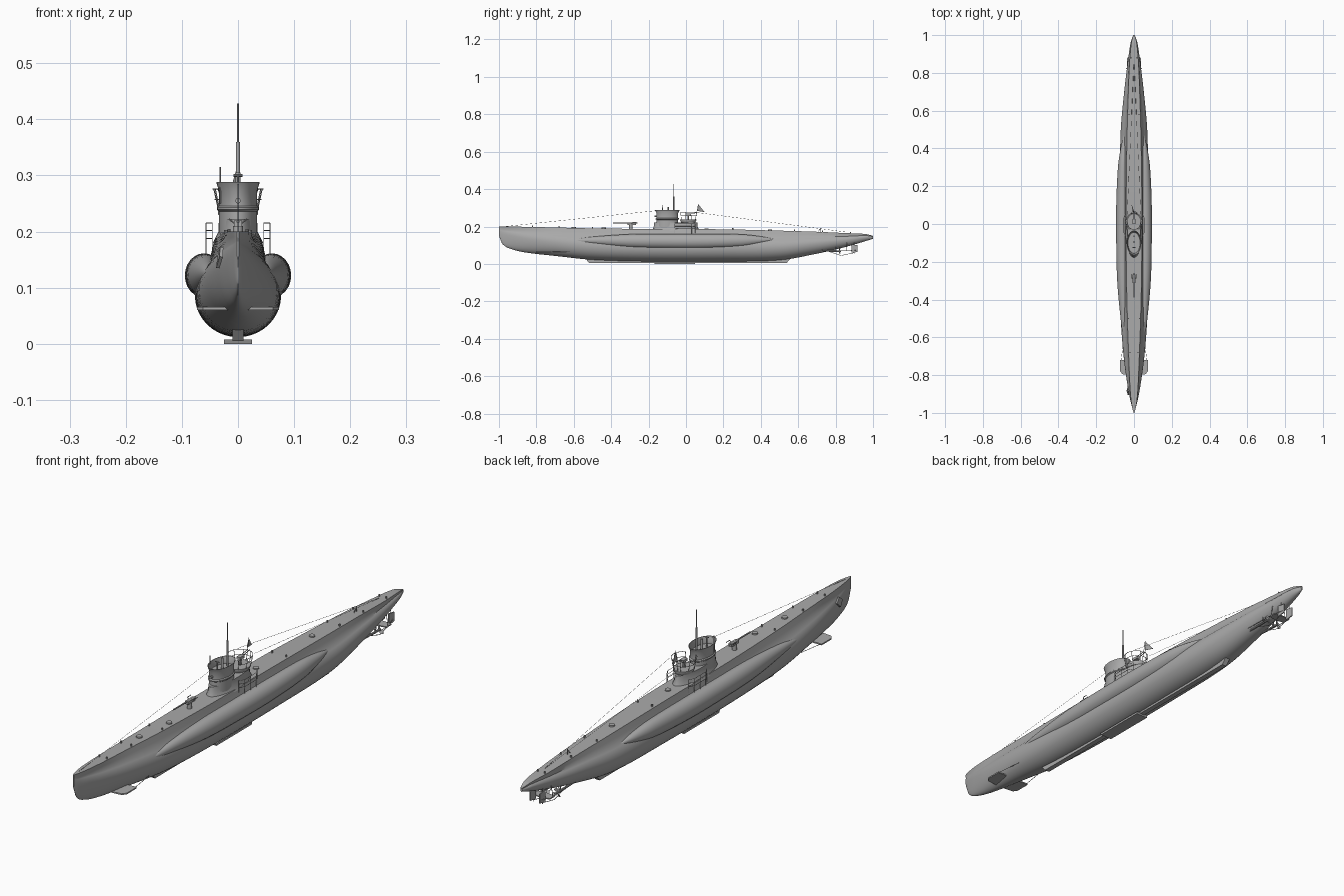
import bpy, bmesh, math
from mathutils import Vector

cube = bpy.data.objects.get("Cube")
if cube:
    bpy.data.objects.remove(cube)

grey = bpy.data.materials.new("hull grey")
grey.use_nodes = True
grey.diffuse_color = (0.4, 0.4, 0.4, 1)
for node in grey.node_tree.nodes:
    if node.type == 'BSDF_PRINCIPLED':
        node.inputs["Base Color"].default_value = (0.4, 0.4, 0.4, 1)

parts = []


def finish(name, bm):
    bmesh.ops.recalc_face_normals(bm, faces=bm.faces)
    mesh = bpy.data.meshes.new(name)
    bm.to_mesh(mesh)
    bm.free()
    mesh.materials.append(grey)
    obj = bpy.data.objects.new(name, mesh)
    bpy.context.collection.objects.link(obj)
    parts.append(obj)
    return obj


def loft(name, rings):
    """Skin a list of equal closed rings and cap both ends."""
    bm = bmesh.new()
    rows = [[bm.verts.new(p) for p in ring] for ring in rings]
    n = len(rows[0])
    for a, b in zip(rows, rows[1:]):
        for i in range(n):
            j = (i + 1) % n
            bm.faces.new((a[i], a[j], b[j], b[i]))
    bm.faces.new(rows[0])
    bm.faces.new(rows[-1])
    return finish(name, bm)


def oval(cy, rx, ry, z, n=32):
    return [(rx * math.cos(i * math.tau / n), cy + ry * math.sin(i * math.tau / n), z)
            for i in range(n)]


def box(name, centre, size, taper=1.0):
    """Box whose lower face may be shortened along y."""
    c, s = Vector(centre), Vector(size) / 2
    return loft(name, [[c + Vector((x * s.x, y * s.y * k, z * s.z))
                        for x, y in ((-1, -1), (1, -1), (1, 1), (-1, 1))]
                       for z, k in ((-1, taper), (1, 1))])


def rods(name, paths, r, sides=6):
    """Straight round bars along each path of points."""
    bm = bmesh.new()
    for path in paths:
        for a, b in zip(path, path[1:]):
            a, b = Vector(a), Vector(b)
            d = b - a
            made = bmesh.ops.create_cone(bm, cap_ends=True, segments=sides,
                                         radius1=r, radius2=r, depth=d.length)
            turn = d.to_track_quat('Z', 'Y')
            for v in made["verts"]:
                v.co = turn @ v.co + (a + b) / 2
    return finish(name, bm)


def plate(name, outline, thick):
    """Thin sheet from an outline, thickened along its normal."""
    pts = [Vector(p) for p in outline]
    nrm = (pts[1] - pts[0]).cross(pts[2] - pts[0]).normalized() * thick / 2
    return loft(name, [[p - nrm for p in pts], [p + nrm for p in pts]])


def stations(table, steps=6):
    """Smooth curve through rows whose first column is y."""
    def slope(i, c):
        a, b = table[max(i - 1, 0)], table[min(i + 1, len(table) - 1)]
        return (b[c] - a[c]) / (b[0] - a[0])
    for i in range(len(table) - 1):
        a, b = table[i], table[i + 1]
        h = b[0] - a[0]
        for k in range(steps + (i == len(table) - 2)):
            t = k / steps
            u = t * t * (3 - 2 * t)
            yield [a[0] + h * t] + [
                a[c] * (1 - u) + b[c] * u + h * (slope(i, c) * t * (1 - t) ** 2
                                                 - slope(i + 1, c) * t * t * (1 - t))
                for c in range(1, len(a))]


# Hull: y, deck height, bottom, widest height, half width, deck half width
HULL = [(-1, .2, .15, .17, .002, .002), (-.98, .2, .105, .16, .008, .008),
        (-.93, .2, .078, .15, .02, .016), (-.85, .198, .06, .135, .035, .022),
        (-.7, .195, .043, .115, .055, .028), (-.5, .19, .022, .095, .07, .035),
        (-.2, .187, .013, .087, .076, .041), (.2, .185, .013, .087, .076, .041),
        (.5, .178, .02, .09, .07, .036), (.7, .172, .055, .11, .052, .03),
        (.85, .165, .09, .127, .034, .024), (.96, .16, .122, .142, .018, .014),
        (1, .15, .135, .142, .004, .004)]


def hull_ring(y, deck, low, mid, wide, top):
    side = []
    for i in range(16):
        a = math.radians(-90 + 9 * i)
        reach = mid - low if a < 0 else min(mid - low, (deck - mid) * .75)
        side.append((wide * math.cos(a), mid + reach * math.sin(a)))
    x, z = side[-1]
    side += [(x * .45 + top * .55, (z + deck) / 2), (top, deck)]
    return [(x, y, z) for x, z in side] + [(-x, y, z) for x, z in side[:0:-1]]


loft("hull", [hull_ring(*s) for s in stations(HULL)])

# Saddle tanks: y, centre x, centre z, radius x, radius z
TANK = [(-.62, .052, .125, .004, .004), (-.5, .053, .125, .018, .02),
        (-.3, .058, .123, .031, .036), (-.1, .06, .122, .034, .039),
        (.1, .06, .122, .034, .039), (.3, .058, .125, .027, .033),
        (.4, .053, .128, .018, .019), (.47, .05, .13, .005, .004)]
for side, label in ((1, "left"), (-1, "right")):
    loft(label + "_saddle_tank",
         [[(side * (cx + rx * math.cos(i * math.tau / 24)), y,
            cz + rz * math.sin(i * math.tau / 24)) for i in range(24)]
          for y, cx, cz, rx, rz in stations(TANK)])

# Keel and its sole
keel = box("keel", (0, .01, .018), (.02, 1.1, .026), .96)
box("keel_sole", (0, -.06, .004), (.05, .22, .008), .97)

# Conning tower with ledge, flared rim and sunken bridge floor
loft("tower_base", [oval(-.055, .045, .125, .18), oval(-.055, .035, .117, .2),
                    oval(-.055, .034, .115, .222)])
TOWER = [(1, .18), (1, .236), (1.1, .239), (1.1, .243), (1, .246), (1, .272),
         (1.14, .288), (1.09, .288), (.95, .27), (.95, .262)]
loft("conning_tower", [oval(-.1, .034 * k, .058 * k, z) for k, z in TOWER])
loft("gun_platform", [oval(.012, .03, .038, .222), oval(.012, .036, .043, .232),
                      oval(.012, .036, .043, .237)])


def arc(rx, ry, z, start=-60, end=240, n=14):
    angles = [math.radians(start + (end - start) * i / n) for i in range(n + 1)]
    return [(rx * math.cos(a), .012 + ry * math.sin(a), z) for a in angles]


low, high = arc(.036, .043, .237), arc(.045, .047, .276)
rods("platform_railing", [high, arc(.041, .045, .257)] + list(zip(low, high))[::2], .001)

# Periscopes, mast and bridge fittings
rods("main_periscope", [[(0, -.065, .25), (0, -.065, .36)]], .0035, 12)
rods("periscope_tip", [[(0, -.065, .35), (0, -.065, .428)]], .0018, 8)
rods("attack_periscope", [[(0, -.095, .25), (0, -.095, .305)]], .0045, 12)
rods("bridge_mast", [[(-.032, -.125, .25), (-.032, -.125, .315)]], .0015)
rods("bridge_sight", [[(0, -.125, .25), (0, -.125, .3)], [(-.008, -.125, .3), (.008, -.125, .3)]], .0025)
rods("tower_lamp", [[(0, -.15, .255), (0, -.168, .255)]], .005, 10)

# Flagstaff with pennant
rods("flagstaff", [[(0, .05, .237), (0, .066, .32)]], .001)
plate("flag", [(0, .066, .318), (-.012, .1, .277), (-.004, .06, .284)], .0015)

# Deck gun
rods("deck_gun_mount", [[(0, -.295, .185), (0, -.295, .21)]], .009, 12)
box("deck_gun_body", (0, -.29, .214), (.014, .045, .012))
rods("deck_gun_barrel", [[(0, -.39, .218), (0, -.26, .218)]], .0028, 8)
rods("deck_gun_shoulder_bars", [[(s * .006, -.29, .214), (s * .015, -.285, .222),
                                 (s * .015, -.265, .222)] for s in (1, -1)], .0015)

# Anti-aircraft gun
rods("flak_mount", [[(0, .012, .235), (0, .012, .262)]], .005, 10)
box("flak_body", (0, .014, .265), (.016, .026, .01))
rods("flak_barrels", [[(s * .004, .012, .267), (s * .004, .065, .275)] for s in (1, -1)], .0014)

# Side railings beside the tower
rails = []
for s in (1, -1):
    for z in (.188, .202, .215):
        rails.append([(s * .046, -.06, z), (s * .057, -.04, z), (s * .057, .03, z), (s * .046, .05, z)])
    for x, y in ((.046, -.06), (.057, -.04), (.057, -.005), (.057, .03), (.046, .05)):
        rails.append([(s * x, y, .155), (s * x, y, .215)])
rods("side_railings", rails, .0009)

# Aerial wires
rods("aerials", [[(0, -.157, .285), (0, -.97, .2)]] +
     [[(s * .036, .05, .276), (0, .86, .17)] for s in (1, -1)], .0006, 4)

# Deck hatches, bollards and stern post
HATCHES = {"gun_hatch": (.015, -.44, .19), "fore_hatch": (0, -.6, .193),
           "aft_hatch": (0, .11, .186), "stern_hatch": (0, .45, .18)}
for name, (x, y, z) in HATCHES.items():
    rods(name, [[(x, y, z - .006), (x, y, z + .004)]], .011, 16)
rods("bollards", [[(s * w, y, z - .01), (s * w, y, z + .008)]
                  for s in (1, -1) for y, w, z in
                  ((-.82, .016, .197), (-.68, .022, .195), (-.5, .028, .19),
                   (.25, .03, .185), (.58, .026, .176), (.73, .022, .17), (.88, .015, .164))], .003, 8)
rods("stern_post", [[(0, .72, .165), (0, .72, .192)], [(0, .705, .172), (0, .72, .19)]], .0015)

# Anchor at the bow
plate("anchor", [(-.036, -.885, .135), (-.03, -.905, .155),
                 (-.029, -.885, .172), (-.034, -.865, .155)], .006)

# Bow planes with guards, stern planes, rudders, shafts and propellers
for s, label in ((1, "left"), (-1, "right")):
    plate(label + "_bow_plane", [(s * .015, -.8, .063), (s * .062, -.795, .063),
                                 (s * .073, -.78, .063), (s * .073, -.72, .063),
                                 (s * .015, -.72, .063)], .005)
    rods(label + "_bow_guard", [[(s * .068, -.72, .064), (s * .055, -.62, .066)]], .001)
    plate(label + "_stern_plane", [(0, .845, .07), (s * .036, .85, .07),
                                   (s * .036, .88, .07), (0, .885, .07)], .004)
    plate(label + "_rudder", [(s * .02, .885, .06), (s * .02, .918, .064),
                              (s * .02, .918, .1), (s * .02, .885, .105)], .004)
    rods(label + "_propeller_shaft", [[(s * .024, .6, .072), (s * .024, .83, .068)]], .004, 10)
    rods(label + "_shaft_bracket", [[(s * .024, .8, .068), (s * .01, .8, .1)],
                                    [(s * .024, .8, .068), (s * .03, .8, .11)]], .002)
    rods(label + "_stern_frame", [[(s * .034, .72, .075), (s * .036, .86, .07), (s * .02, .915, .075)],
                                  [(s * .036, .86, .07), (s * .028, .86, .12)],
                                  [(s * .02, .9, .055), (s * .02, .9, .125)],
                                  [(s * .024, .74, .075), (s * .02, .83, .045), (s * .02, .9, .06)]], .0012)
    for k in range(3):
        a = k * math.tau / 3 + math.pi / 2

        def blade(r, w, turn):
            b = a + turn
            return (s * (.024 + r * math.cos(b)), .822 + w, .068 + r * math.sin(b))
        plate(label + "_propeller_blade", [blade(.003, -.003, 0), blade(.016, -.004, -.5),
                                           blade(.021, 0, 0), blade(.016, .004, .5)], .0015)

# Smooth shading with sharp creases
bpy.ops.object.select_all(action='DESELECT')
for obj in parts:
    obj.select_set(True)
bpy.context.view_layer.objects.active = parts[0]
bpy.ops.object.shade_smooth_by_angle(angle=math.radians(35))
